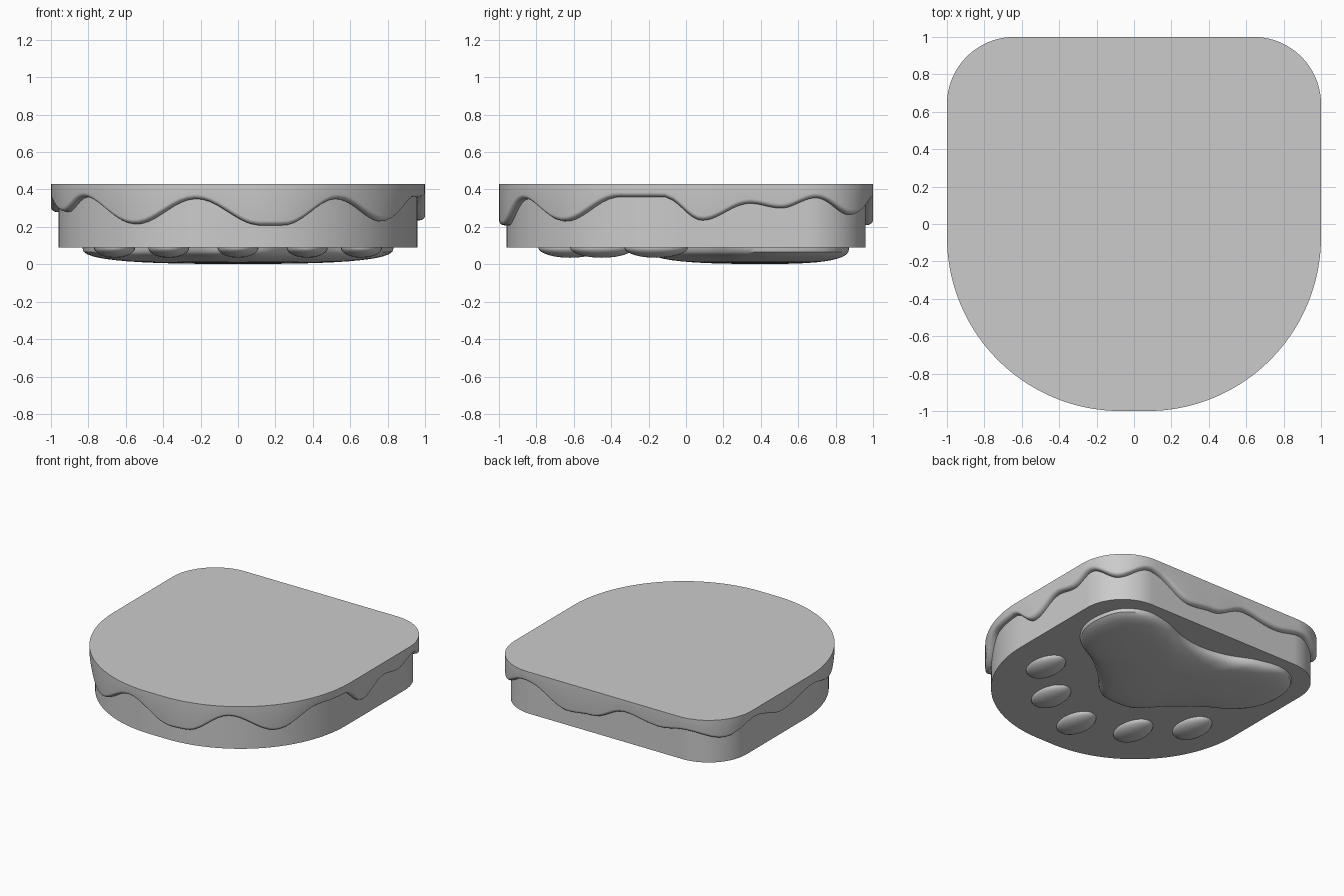
import bpy
from math import pi, sin, cos, atan2, degrees

if "Cube" in bpy.data.objects:
    bpy.data.objects.remove(bpy.data.objects["Cube"])


def loft(name, rings, cap_first=True, cap_last=True):
    """Skin a stack of equal-length closed rings, first ring at the bottom."""
    n = len(rings[0])
    verts = [v for r in rings for v in r]
    faces = [(k * n + i, k * n + (i + 1) % n, (k + 1) * n + (i + 1) % n, (k + 1) * n + i)
             for k in range(len(rings) - 1) for i in range(n)]
    if cap_first:
        faces.append(tuple(reversed(range(n))))
    if cap_last:
        faces.append(tuple(range(len(verts) - n, len(verts))))
    me = bpy.data.meshes.new(name)
    me.from_pydata(verts, [], faces)
    ob = bpy.data.objects.new(name, me)
    bpy.context.collection.objects.link(ob)
    smooth(ob)
    return ob


def smooth(ob):
    bpy.ops.object.select_all(action='DESELECT')
    ob.select_set(True)
    bpy.context.view_layer.objects.active = ob
    bpy.ops.object.shade_smooth_by_angle(angle=pi / 5)


def outline(inset=0.0, arc=36, straight=36):
    """Rounded plan shape: tight corners at the back, broad ones at the front."""
    corners = [(0.64, 0.64, 0.36, 0), (-0.64, 0.64, 0.36, 90),
               (-0.07, -0.07, 0.93, 180), (0.07, -0.07, 0.93, 270)]
    pts = []
    for k, (cx, cy, r, a0) in enumerate(corners):
        for i in range(arc + 1):
            a = (a0 + 90 * i / arc) * pi / 180
            pts.append((cx + (r - inset) * cos(a), cy + (r - inset) * sin(a)))
        nx, ny, nr, na = corners[(k + 1) % 4]
        a = na * pi / 180
        end = (nx + (nr - inset) * cos(a), ny + (nr - inset) * sin(a))
        start = pts[-1]
        for i in range(1, straight):
            t = i / straight
            pts.append((start[0] + (end[0] - start[0]) * t, start[1] + (end[1] - start[1]) * t))
    return pts


# Drip heights around the rim: (angle in degrees, height)
DRIPS = [(5, .235), (19, .325), (27, .30), (35, .355), (45, .265), (56, .35), (73, .21),
         (84, .23), (100, .33), (115, .295), (125, .33), (137, .285), (149, .36),
         (166, .28), (186, .34), (203, .28), (216, .36), (237, .215), (257, .35),
         (277, .208), (284, .208), (301.5, .35), (320, .23), (339, .36), (353, .36), (365, .235)]


def drip_height(x, y):
    a = degrees(atan2(y, x)) % 360
    if a < 5:
        a += 360
    for (a0, z0), (a1, z1) in zip(DRIPS, DRIPS[1:]):
        if a <= a1:
            t = (1 - cos(pi * (a - a0) / (a1 - a0))) / 2
            return z0 + (z1 - z0) * t


# Body slab
body = outline(0.04)
loft("body", [[(x, y, z) for x, y in body] for z in (0.09, 0.42)])

# Dripping icing with a rounded lower lip
base = outline()
heights = [drip_height(x, y) for x, y in base]
rings = [[(x, y, h) for (x, y), h in zip(outline(0.045), heights)]]
for i in range(6):
    a = i / 5 * pi / 2
    rings.append([(x, y, h + 0.025 * (1 - cos(a)))
                  for (x, y), h in zip(outline(0.03 * (1 - sin(a))), heights)])
rings.append([(x, y, 0.43) for x, y in base])
loft("icing", rings, cap_first=False)

# Large paw pad underneath
half = [(0, -.21), (.15, -.18), (.31, -.02), (.5, .14), (.7, .26), (.81, .42),
        (.83, .6), (.77, .78), (.61, .87), (.4, .84), (.2, .76), (0, .73)]
ctrl = half + [(-x, y) for x, y in half[-2:0:-1]]
pad = []
for k in range(len(ctrl)):
    p = [ctrl[(k + j - 1) % len(ctrl)] for j in range(4)]
    for i in range(6):
        t = i / 6
        pad.append(tuple(0.5 * (2 * p[1][c] + (p[2][c] - p[0][c]) * t
                   + (2 * p[0][c] - 5 * p[1][c] + 4 * p[2][c] - p[3][c]) * t ** 2
                   + (3 * p[1][c] - p[0][c] - 3 * p[2][c] + p[3][c]) * t ** 3) for c in (0, 1)))
rings = []
for i in range(13):
    s = max(sin((i / 12) * pi / 2), 0.01)
    z = 0.09 - 0.088 * max(0, 1 - s ** 2.8) ** (1 / 2.8)
    rings.append([(x * s, 0.42 + (y - 0.42) * s, z) for x, y in pad])
rings.append([(x, y, 0.1) for x, y in pad])
loft("paw_pad", rings)

# Five toe pads
for x, y in [(0, -.62), (.37, -.45), (-.37, -.45), (.66, -.16), (-.66, -.16)]:
    bpy.ops.mesh.primitive_uv_sphere_add(segments=32, ring_count=16, radius=1, location=(x, y, 0.09))
    toe = bpy.context.object
    toe.name = "toe_pad"
    toe.scale = (0.11, 0.17, 0.055)
    smooth(toe)
